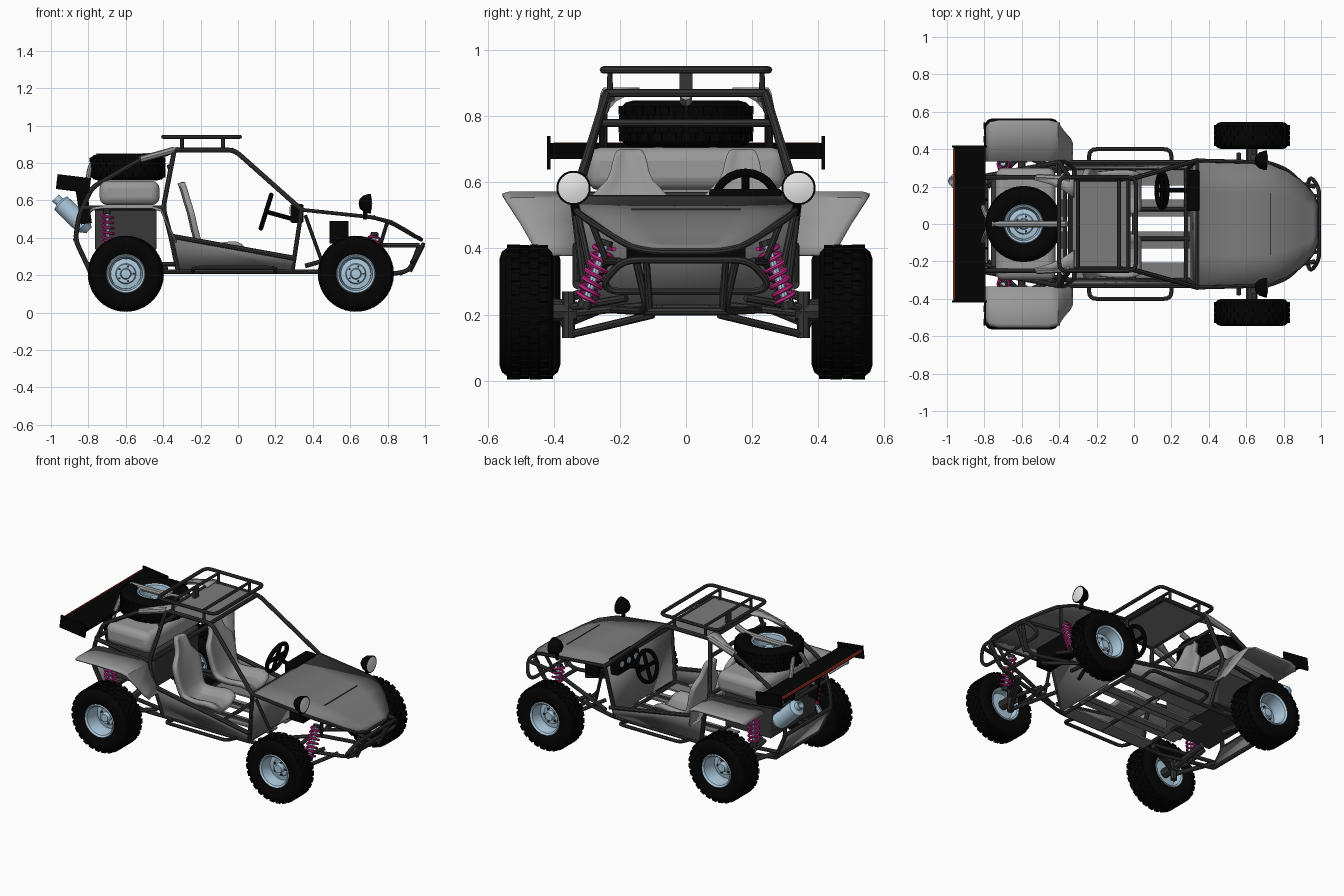
import bpy, bmesh
from math import pi, sin, cos
from mathutils import Vector, Matrix

cube = bpy.data.objects.get("Cube")
if cube:
    bpy.data.objects.remove(cube, do_unlink=True)

def paint(name, r, g, b):
    m = bpy.data.materials.new(name)
    m.use_nodes = True
    m.diffuse_color = (r, g, b, 1)
    m.node_tree.nodes["Principled BSDF"].inputs["Base Color"].default_value = (r, g, b, 1)
    return m

FRAME = paint("frame charcoal", .035, .035, .035)
PANEL = paint("panel grey", .2, .2, .2)
LIGHT = paint("light grey", .32, .32, .32)
ENGINE = paint("engine grey", .04, .04, .04)
BLACK = paint("rubber black", .001, .001, .001)
BLUE = paint("pale blue metal", .42, .6, .74)
PINK = paint("spring magenta", .6, .02, .25)
WHITE = paint("lamp white", .8, .8, .8)
RED = paint("trim red", .5, .04, .02)

def place(name, data):
    """Link a new object and make it the only selected one."""
    ob = bpy.data.objects.new(name, data)
    bpy.context.collection.objects.link(ob)
    bpy.ops.object.select_all(action='DESELECT')
    ob.select_set(True)
    bpy.context.view_layer.objects.active = ob

def finish(mat, mirror=True, thick=0, bevel=0, subsurf=0):
    """Give the active object its material, smooth shading and modifiers."""
    ob = bpy.context.object
    ob.data.materials.clear()
    ob.data.materials.append(mat)
    bpy.ops.object.shade_smooth_by_angle(angle=.6)
    if subsurf:
        ob.modifiers.new("Subdivide", 'SUBSURF').levels = subsurf
    if thick:
        mod = ob.modifiers.new("Thickness", 'SOLIDIFY')
        mod.thickness, mod.offset = thick, 0
    if bevel:
        mod = ob.modifiers.new("Bevel", 'BEVEL')
        mod.width, mod.segments = bevel, 3
    if mirror:
        mod = ob.modifiers.new("Mirror", 'MIRROR')
        mod.use_axis = (False, True, False)
        mod.use_mirror_merge = False

def from_bm(name, bm, mat, **kw):
    me = bpy.data.meshes.new(name)
    bmesh.ops.recalc_face_normals(bm, faces=bm.faces)
    bm.to_mesh(me)
    bm.free()
    place(name, me)
    finish(mat, **kw)

def rounded(pts, rad, cyclic):
    """Replace path corners by short arcs."""
    pts = [Vector(p) for p in pts]
    out, n = [], len(pts)
    for i, p in enumerate(pts):
        if not rad or (not cyclic and i in (0, n - 1)):
            out.append(p)
            continue
        a, b = pts[i - 1] - p, pts[(i + 1) % n] - p
        a = p + a.normalized() * min(rad, a.length * .45)
        b = p + b.normalized() * min(rad, b.length * .45)
        out += [a.lerp(p, t).lerp(p.lerp(b, t), t) for t in (0, .25, .5, .75, 1)]
    return out

def tubes(name, paths, r, mat=FRAME, mirror=True, cyclic=False, rad=.04, sides=2):
    cu = bpy.data.curves.new(name, 'CURVE')
    cu.dimensions, cu.bevel_depth = '3D', r
    cu.bevel_resolution, cu.use_fill_caps = sides, True
    for path in paths:
        pts = rounded(path, rad, cyclic)
        sp = cu.splines.new('POLY')
        sp.points.add(len(pts) - 1)
        for q, p in zip(sp.points, pts):
            q.co = (*p, 1)
        sp.use_cyclic_u = cyclic
    place(name, cu)
    bpy.ops.object.convert(target='MESH')
    finish(mat, mirror=mirror)

def box(name, loc, size, mat, tilt=0, **kw):
    bm = bmesh.new()
    bmesh.ops.create_cube(bm, size=1)
    bm.transform(Matrix.Translation(loc) @ Matrix.Rotation(tilt, 4, 'Y') @ Matrix.Diagonal((*size, 1)))
    from_bm(name, bm, mat, **kw)

def loft(name, rows, mat, **kw):
    """Skin a grid of points."""
    bm = bmesh.new()
    grid = [[bm.verts.new(p) for p in row] for row in rows]
    for a, b in zip(grid, grid[1:]):
        for i in range(len(a) - 1):
            bm.faces.new((a[i], a[i + 1], b[i + 1], b[i]))
    from_bm(name, bm, mat, **kw)

def lathe(name, profile, mat, matrix, steps=48, unit=1, **kw):
    """Spin (radius, height) points about local z."""
    bm = bmesh.new()
    vs = [bm.verts.new((r, 0, h * unit)) for r, h in profile]
    es = [bm.edges.new(e) for e in zip(vs, vs[1:])]
    bmesh.ops.spin(bm, geom=vs + es, axis=(0, 0, 1), cent=(0, 0, 0), angle=2 * pi, steps=steps)
    bmesh.ops.remove_doubles(bm, verts=bm.verts, dist=.0005)
    bm.transform(matrix)
    from_bm(name, bm, mat, **kw)

def wheel(name, matrix, h, **kw):
    half = [(.1, .8), (.13, .97), (.16, 1), (.182, .92), (.194, .75), (.199, .4)]
    lathe(name + "_tyre", half + [(r, -t) for r, t in reversed(half)], BLACK, matrix, unit=h, **kw)
    rim = [(.1, -.85), (.09, -.8), (.08, -.1), (.08, .1), (.09, .8), (.1, .9), (.106, .8), (.106, -.8), (.1, -.85)]
    lathe(name + "_rim", rim, BLUE, matrix, unit=h, **kw)
    disc = [(0, .3), (.025, .3), (.03, 0), (.05, 0), (.055, -.15), (.082, -.2), (.082, -.3), (0, -.35)]
    lathe(name + "_hub", disc, BLUE, matrix, unit=h, **kw)
    # staggered tread blocks and wheel nuts
    bm, nuts = bmesh.new(), bmesh.new()
    for i in range(28):
        for k, t in enumerate((-.58, -.2, .2, .58)):
            turn = Matrix.Rotation((i + k % 2 / 2) * pi / 14, 4, 'Z')
            bmesh.ops.create_cube(bm, size=1, matrix=turn @ Matrix.Translation((.196, 0, t * h))
                                  @ Matrix.Diagonal((.014, .03, h * .36, 1)))
    for i in range(5):
        spot = Matrix.Rotation(i * pi * .4, 4, 'Z') @ Matrix.Translation((.041, 0, .05 * h))
        bmesh.ops.create_cone(nuts, cap_ends=True, segments=6, radius1=.006, radius2=.006, depth=.015, matrix=spot)
    for part, mesh, mat in (("_tread", bm, BLACK), ("_nuts", nuts, ENGINE)):
        mesh.transform(matrix)
        from_bm(name + part, mesh, mat, **kw)

def shock(name, top, foot):
    top, foot = Vector(top), Vector(foot)
    d = foot - top
    u = d.cross(Vector((1, 0, 0))).normalized()
    v = d.cross(u).normalized()
    coil = [top + d * (.08 + .8 * i / 84) + .03 * (u * cos(i * pi / 6) + v * sin(i * pi / 6)) for i in range(85)]
    tubes(name + "_spring", [coil], .007, PINK, rad=0, sides=1)
    tubes(name + "_shaft", [[top, foot]], .012, BLUE)
    tubes(name + "_caps", [[top, top + d * .08], [foot - d * .1, foot]], .022)

def cross(x, y, z):
    return [(x, -y, z), (x, y, z)]

# wheels
OUT = Matrix.Rotation(-pi / 2, 4, 'X')
wheel("front_wheel", Matrix.Translation((.63, .473, .208)) @ OUT, .073)
wheel("rear_wheel", Matrix.Translation((-.6, .472, .208)) @ OUT, .092)
wheel("spare_wheel", Matrix.Translation((-.59, 0, .777)), .07, mirror=False)
# roll cage and chassis
cowl, roof, belt, shoulder = (.34, .34, .55), (-.34, .24, .87), (-.36, .33, .41), (-.52, .25, .82)
tubes("roll_cage", [
    [cowl, (-.02, .24, .87), roof, shoulder, (-.78, .25, .67), (-.85, .24, .52), (-.87, .23, .39), (-.79, .22, .22)],
    [roof, (-.4, .33, .56), belt, (-.32, .3, .22)],
    [belt, (.31, .33, .29)], [(-.4, .33, .56), (-.83, .25, .56)]], .013)
tubes("lower_chassis", [
    [(-.79, .22, .22), (-.45, .3, .22), (.3, .3, .22), (.86, .13, .21), (.92, .12, .23), (.97, .15, .36)],
    [(-.8, .22, .26), (-.33, .3, .26)], [cowl, (.29, .3, .22)],
    [(.97, .2, .36), (.75, .24, .36), (.36, .3, .25)], [(-.3, .08, .22), (.3, .08, .22)]], .012)
tubes("hood_rail", [[cowl, (.72, .33, .51), (.82, .29, .48), (.95, .17, .405), (.98, .1, .39), (.98, 0, .39)],
                    [(.36, .33, .52), (.46, .27, .24)], [(.8, .29, .49), (.76, .24, .36)]], .01)
bars = ((.34, .34, .55), (-.03, .24, .87), roof, (-.37, .27, .78), (-.4, .33, .56), (-.84, .24, .56), (-.79, .22, .22),
        (-.32, .3, .22), (.28, .3, .22), (0, .3, .22), (.87, .13, .21), (-.87, .23, .39))
tubes("cross_bars", [cross(*b) for b in bars], .012, mirror=False)
tubes("front_bumper", [[(.99, 0, .365), (.99, .19, .365), (.95, .25, .3), (.93, .23, .27), (.93, 0, .27)],
                       [(.99, .12, .36), (.92, .11, .22)]], .011)
tubes("side_step", [[(-.24, .3, .22), (-.24, .4, .24), (.2, .4, .24), (.2, .3, .22)]], .011)
# roof rack
tubes("roof_rack", [[(-.4, 0, .94), (-.4, .25, .94), (.01, .25, .94), (.01, 0, .94)]], .011)
tubes("rack_posts", [[(x, .23, .87), (x, .23, .94), (x, 0, .94)] for x in (-.3, -.08)], .01, rad=0)
box("rack_centre_post", (-.3, 0, .907), (.02, .04, .07), FRAME, mirror=False)
# body panels
box("roof_panel", (-.19, 0, .87), (.31, .47, .008), PANEL, mirror=False)
tubes("roof_sleeve", [[roof, shoulder]], .018, LIGHT)
loft("roof_fin", [[(x, y, z) for y in (w, .25)] for x, w, z in
                  ((-.32, .14, .88), (-.38, .18, .868), (-.44, .21, .852), (-.53, .235, .825))], LIGHT, thick=.014)
loft("hood", [[(x, y * t, z) for t in (-1, -.5, 0, .5, 1)] for x, y, z in
              ((.34, .33, .555), (.72, .32, .515), (.82, .28, .49), (.9, .22, .445), (.955, .16, .41), (.98, .1, .4))],
     PANEL, mirror=False, thick=.01)
box("hood_groove", (.73, 0, .518), (.006, .33, .006), FRAME, mirror=False)
loft("side_panel", [[belt, (.3, .33, .29)], [(-.32, .3, .22), (.28, .3, .22)]], PANEL, thick=.008)
loft("dash_panel", [cross(.34, .33, .54), cross(.3, .29, .23)], PANEL, mirror=False, thick=.008)
loft("rear_skid", [cross(-.86, .22, .38), cross(-.79, .21, .23)], PANEL, mirror=False, thick=.008)
box("floor_strip", (-.05, .085, .215), (.72, .09, .01), PANEL)
box("floor_edge", (-.02, .25, .215), (.6, .09, .01), PANEL)
loft("rear_fender", [[(x, .335, z), (x, w - .02, z), (x, w, z - .006)] for x, w, z in
                     ((-.79, .52, .545), (-.77, .545, .56), (-.72, .555, .567), (-.46, .555, .567),
                      (-.41, .545, .55), (-.38, .5, .48), (-.345, .46, .41), (-.33, .43, .38))], LIGHT, thick=.01)
# rear deck, engine and spare wheel strap
box("rear_trunk", (-.58, 0, .64), (.32, .6, .13), LIGHT, mirror=False, bevel=.04)
box("engine_block", (-.6, 0, .45), (.33, .46, .23), ENGINE, mirror=False, bevel=.01)
tubes("spare_strap", [[(-.36, 0, .865), (-.43, 0, .835), (-.76, 0, .832)]], .018, LIGHT, mirror=False)
tubes("strap_fork", [[(-.74, 0, .83), (-.79, .04, .79), (-.81, .1, .67), (-.82, .12, .57)]], .013, LIGHT)
box("front_radiator", (.54, 0, .43), (.1, .36, .12), BLACK, mirror=False)
# seats with raised bolsters
spine = ((.03, .3, .1), (0, .34, .12), (-.1, .32, .12), (-.19, .32, .11), (-.225, .38, .11),
         (-.25, .5, .125), (-.265, .56, .125), (-.28, .6, .06), (-.295, .66, .055), (-.31, .695, .04))
loft("seat", [[(x + (b * .3 if z > .36 else 0), .17 + w * t, z + (b if z < .36 else 0)) for t, b in
               ((-1, .035), (-.75, .035), (-.45, 0), (.45, 0), (.75, .035), (1, .035))] for x, z, w in spine],
     LIGHT, thick=.03, subsurf=1)
# steering and instruments
steer = Matrix.Translation((.15, .18, .54)) @ Matrix.Rotation(pi - 1.27, 4, 'Y')
ring = [steer @ Vector((.093 * cos(i * pi / 12), .093 * sin(i * pi / 12), 0)) for i in range(24)]
tubes("steering_wheel", [ring], .013, BLACK, mirror=False, cyclic=True, rad=0)
tubes("steering_spokes", [[ring[0], ring[12]], [ring[6], ring[18]], [(.15, .18, .54), (.33, .18, .49)]], .012, BLACK, mirror=False)
box("instrument_pod", (.315, .18, .53), (.07, .22, .1), BLACK, mirror=False, bevel=.01)
for i in range(3):
    lathe("gauge", [(0, .004), (.018, .004), (.02, 0)], BLUE, Matrix.Translation((.279, .11 + i * .07, .545))
          @ Matrix.Rotation(-pi / 2, 4, 'Y'), steps=16, mirror=False)
# head lamps
face = Matrix.Translation((.69, .34, .583)) @ Matrix.Rotation(pi / 2, 4, 'Y')
lathe("lamp_bowl", [(0, -.045), (.025, -.04), (.043, -.02), (.052, .01), (.052, .02), (.046, .02)], BLACK, face)
lathe("lamp_glass", [(0, .028), (.025, .026), (.048, .019)], WHITE, face)
tubes("lamp_post", [[(.68, .34, .55), (.68, .33, .5)]], .012, BLACK)
# suspension
shock("front_shock", (.73, .24, .425), (.72, .31, .22))
shock("rear_shock", (-.7, .325, .55), (-.69, .295, .3))
tubes("front_arms", [[(x, .1, .2), (.64, .35, .14)] for x in (.5, .78)] +
      [[(x, .18, .25), (.64, .36, .22)] for x in (.55, .74)] + [[(.56, .1, .23), (.56, .38, .2)]], .012)
tubes("rear_arms", [[(-.38, .28, .24), (-.6, .37, .2)], [(-.78, .2, .24), (-.6, .37, .17)],
                    [(-.7, .2, .3), (-.68, .36, .25), (-.5, .36, .25)]], .014)
tubes("axle_stubs", [[(x, .33, .21), (x, .44, .21)] for x in (.63, -.6)], .03)
tubes("knuckle", [[(x, .355, .13), (x, .355, .27)] for x in (.64, -.6)], .02)
tubes("rear_axle", [[(-.6, .1, .25), (-.6, .36, .21)]], .02)
# rear wing
box("wing_blade", (-.88, 0, .695), (.17, .82, .018), BLACK, tilt=.18, mirror=False)
box("wing_end_plate", (-.88, .415, .69), (.18, .01, .08), BLACK, tilt=.12)
box("wing_stay", (-.825, .13, .57), (.06, .012, .19), BLACK, tilt=-.15)
box("wing_trim", (-.964, 0, .715), (.008, .8, .012), RED, mirror=False)
# exhaust
pipe = Matrix.Translation((-.89, .23, .53)) @ Matrix.Rotation(-.8, 4, 'Y')
lathe("exhaust", [(0, -.13), (.02, -.13), (.05, -.09), (.05, .08), (.025, .09), (.025, .12), (.018, .12), (.018, .06)],
      BLUE, pipe, steps=24, mirror=False)
